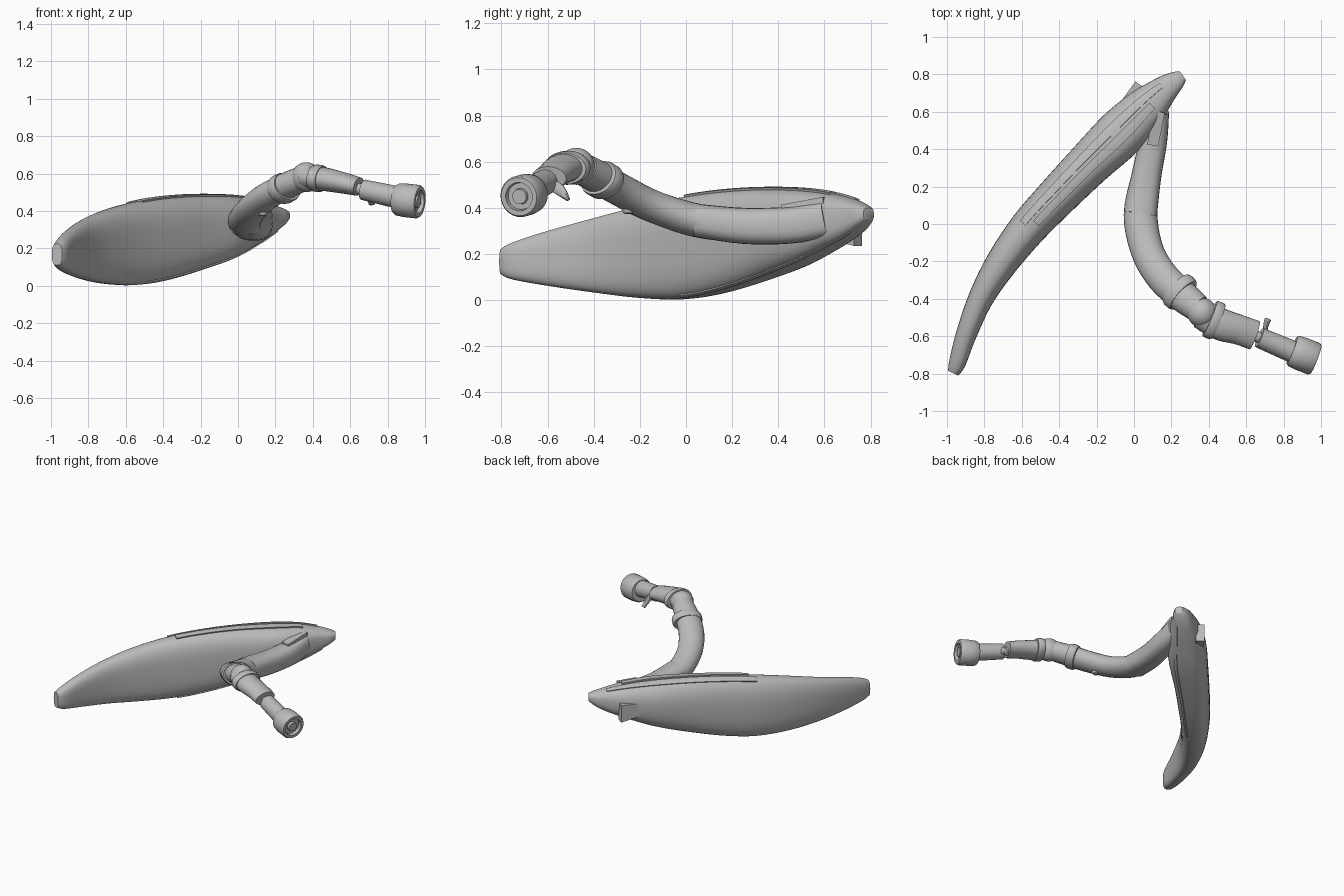
import bpy, bmesh, math
from mathutils import Vector

cube = bpy.data.objects.get("Cube")
if cube:
    bpy.data.objects.remove(cube, do_unlink=True)

grey = bpy.data.materials.new("plain grey")
grey.use_nodes = True
grey.diffuse_color = (0.5, 0.5, 0.5, 1)
grey.node_tree.nodes["Principled BSDF"].inputs["Base Color"].default_value = (0.5, 0.5, 0.5, 1)
UP = Vector((0, 0, 1))


def finish(name, bm, angle=35):
    bmesh.ops.recalc_face_normals(bm, faces=bm.faces)
    mesh = bpy.data.meshes.new(name)
    bm.to_mesh(mesh)
    bm.free()
    mesh.materials.append(grey)
    ob = bpy.data.objects.new(name, mesh)
    bpy.context.collection.objects.link(ob)
    bpy.ops.object.select_all(action="DESELECT")
    ob.select_set(True)
    bpy.context.view_layer.objects.active = ob
    bpy.ops.object.shade_smooth_by_angle(angle=math.radians(angle))
    return ob


def loft(name, rings, angle=35):
    """Skin closed rings and cap both ends."""
    bm = bmesh.new()
    rows = [[bm.verts.new(p) for p in ring] for ring in rings]
    n = len(rows[0])
    for a, b in zip(rows, rows[1:]):
        for i in range(n):
            bm.faces.new((a[i], a[(i + 1) % n], b[(i + 1) % n], b[i]))
    bm.faces.new(rows[0])
    bm.faces.new(rows[-1])
    return finish(name, bm, angle)


def spline(points, s):
    """Smooth interpolation through rows of values, s counted in rows."""
    last = len(points) - 1
    i = min(max(int(s), 0), last - 1)
    t = s - i
    a, b, c, d = (Vector(points[min(max(k, 0), last)]) for k in (i - 1, i, i + 1, i + 2))
    return 0.5 * (2 * b + (c - a) * t + (2 * a - 5 * b + 4 * c - d) * t * t
                  + (3 * b - a - 3 * c + d) * t ** 3)


def oval(angle, power):
    """Point on a unit oval; a lower power gives a squarer one."""
    return [math.copysign(abs(v) ** power, v) for v in (math.cos(angle), math.sin(angle))]


def tube(name, points, steps=5, sides=24, power=1.0):
    """Oval tube through rows of x, y, z, half width, half height."""
    count = (len(points) - 1) * steps
    rows = [spline(points, k / steps) for k in range(count + 1)]
    rings = []
    for k, r in enumerate(rows):
        axis = (Vector(rows[min(k + 1, count)][:3]) - Vector(rows[max(k - 1, 0)][:3])).normalized()
        side = axis.cross(UP).normalized()
        high = side.cross(axis)
        rings.append([Vector(r[:3]) + side * r[3] * c + high * r[4] * q
                      for c, q in (oval(math.tau * i / sides, power) for i in range(sides))])
    return loft(name, rings)


def lathe(name, start, axis, profile, flat=1.0, sides=32):
    """Turn (distance, radius) pairs about an axis."""
    start, axis = Vector(start), Vector(axis).normalized()
    side = axis.cross(UP).normalized()
    high = side.cross(axis)
    return loft(name, [[start + axis * d + side * r * c + high * r * flat * q
                        for c, q in (oval(math.tau * i / sides, 1) for i in range(sides))]
                       for d, r in profile])


# Blade stations: x, y, thickness, bottom, top
blade = [(-.968, -.797, .06, .11, .225), (-.945, -.745, .09, .088, .252),
         (-.9, -.6, .11, .062, .3), (-.82, -.4, .135, .033, .355),
         (-.707, -.208, .172, .01, .405), (-.565, -.02, .202, .003, .445),
         (-.413, .144, .22, .028, .47), (-.243, .318, .24, .08, .482),
         (-.068, .488, .265, .145, .48), (.063, .622, .222, .215, .465),
         (.165, .72, .15, .275, .438), (.23, .77, .1, .32, .415),
         (.262, .792, .055, .35, .4)]


def blade_point(s, angle, lift=0.0):
    x, y, thick, low, top = spline(blade, s)
    ahead = spline(blade, min(s + .1, 12)) - spline(blade, max(s - .1, 0))
    normal = Vector((ahead[1], -ahead[0], 0)).normalized()
    # the inner face is flatter than the outer, above all near the lower edge
    c, q = math.cos(angle), math.sin(angle)
    c, q = oval(angle, .73 - .06 * c + .06 * q)
    return (Vector((x, y, (low + top) / 2)) + normal * c * (thick / 2 + lift)
            + UP * q * ((top - low) / 2 + lift))


loft("blade", [[blade_point(k / 4, math.tau * i / 40) for i in range(40)]
               for k in range(49)], 50)


# Narrow raised rails along the blade's upper and lower edges
def rail(name, s0, s1, a0, a1, lift):
    rings = []
    for k in range(31):
        s = s0 + (s1 - s0) * k / 30
        angles = [math.radians(a0 + (a1 - a0) * i / 5) for i in range(6)]
        rings.append([blade_point(s, a, lift) for a in angles]
                     + [blade_point(s, a, -.006) for a in reversed(angles)])
    return loft(name, rings, 30)


rail("upper_rail", 5.2, 9.2, 76, 91, .009)
rail("upper_rear_rail", 5, 10, 97, 118, .007)
rail("lower_rail", 5.2, 10.3, -61, -70, .006)

# Curved arm leaving the blade: squarer at its root, round at the elbow
tube("arm_root", [(.13, .605, .352, .058, .077), (.105, .45, .325, .073, .08),
                  (.065, .25, .322, .08, .078), (.035, .05, .345, .088, .072)], power=.75)
tube("arm", [(.065, .25, .322, .08, .074), (.035, .05, .345, .09, .073),
             (.07, -.14, .405, .088, .07), (.15, -.28, .475, .088, .07),
             (.26, -.385, .535, .085, .07), (.34, -.45, .57, .075, .068)])


# Flat-sided fins on the arm and on the rear of the blade
def fin(name, start, end, width, height, taper):
    start, end = Vector(start), Vector(end)
    side = (end - start).cross(UP).normalized()
    rings = []
    for p, h in ((start, height * taper), (end, height)):
        rings.append([p + side * width * i + UP * h * j
                      for i, j in ((-.5, -.5), (.5, -.5), (.5, .5), (-.5, .5))])
    return loft(name, rings, 20)


fin("arm_fin", (.1, .42, .405), (.135, .6, .425), .06, .045, .4)
fin("rear_fin", (-.08, .59, .315), (.032, .745, .3), .06, .13, .6)

# Collars, elbow ball and sleeve
lathe("arm_collar", (.225, -.345, .51), (.65, -.6, .35),
      [(0, .09), (0, .1), (.012, .105), (.045, .105), (.058, .1), (.058, .085)], .78)
lathe("arm_button", (.13, -.25, .42), (.1, -.05, -1), [(0, .025), (.035, .025), (.045, .018)])
bm = bmesh.new()
bmesh.ops.create_uvsphere(bm, u_segments=28, v_segments=16, radius=.08)
bmesh.ops.translate(bm, vec=(.365, -.475, .58), verts=bm.verts)
finish("elbow_ball", bm)
lathe("sleeve_collar", (.405, -.505, .577), (.9, -.38, -.12),
      [(0, .08), (0, .1), (.01, .104), (.04, .104), (.05, .098), (.05, .08)], .7)
tube("sleeve", [(.36, -.48, .58, .08, .06), (.46, -.535, .57, .086, .063),
                (.56, -.565, .55, .08, .057), (.645, -.595, .53, .08, .05)])

# Rod, crescent catch and end knob
lathe("rod", (.63, -.59, .522), (.27, -.115, -.06),
      [(0, .03), (.045, .03), (.045, .055), (.26, .06)])
tube("catch", [(.7, -.58, .5, .012, .025), (.705, -.545, .475, .014, .025),
               (.715, -.51, .435, .018, .008)], 4, 10)
lathe("knob", (.845, -.675, .462), (.92, -.36, -.1),
      [(0, .055), (0, .078), (.012, .086), (.05, .09), (.125, .09), (.137, .083),
       (.137, .062), (.115, .058), (.115, .035), (.132, .032), (.132, .012)])
